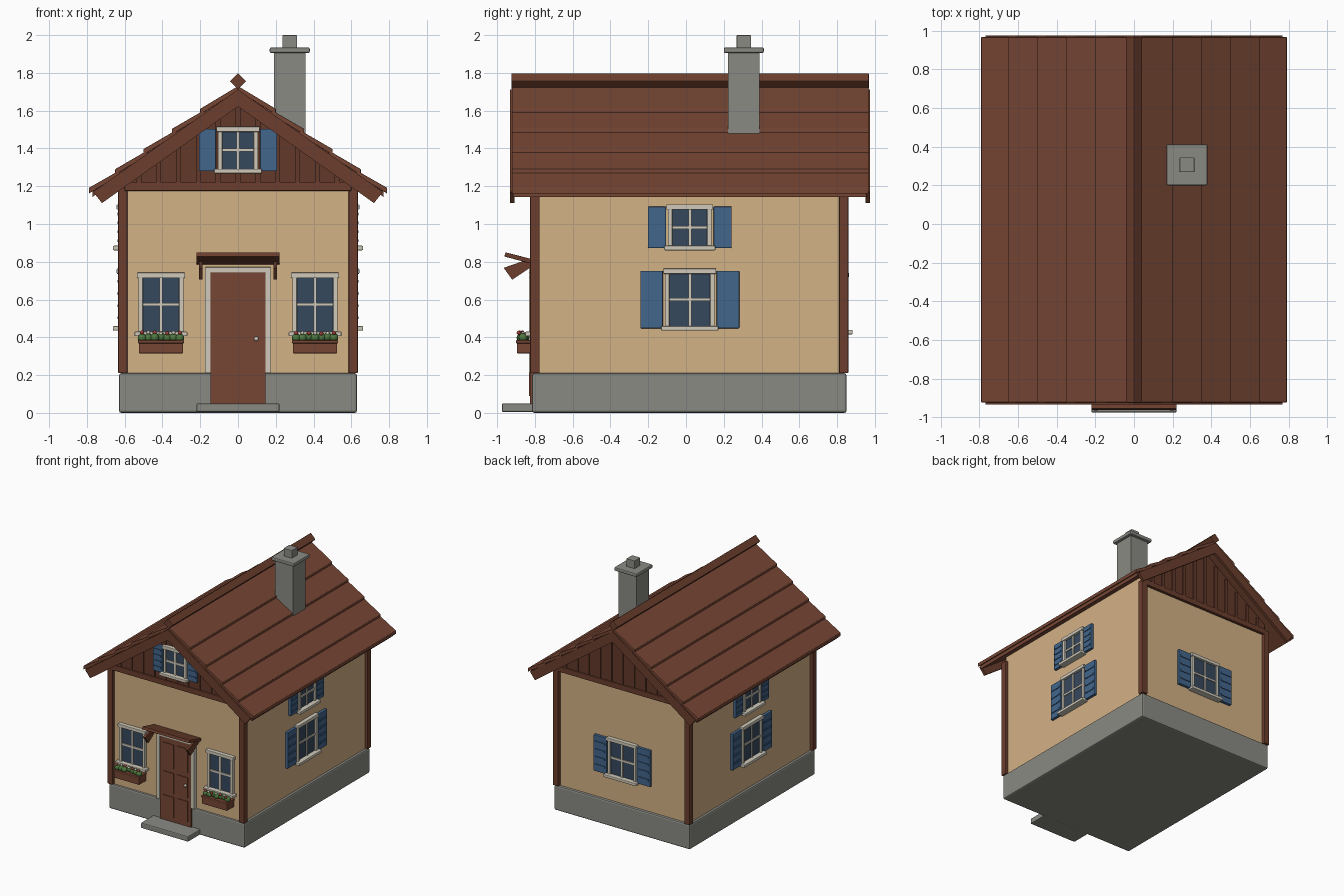
import bpy, bmesh, math, random
from mathutils import Matrix, Vector

if "Cube" in bpy.data.objects:
    bpy.data.objects.remove(bpy.data.objects["Cube"])

random.seed(4)


def material(name, r, g, b):
    m = bpy.data.materials.new(name)
    lin = [((c / 255 + 0.055) / 1.055) ** 2.4 for c in (r, g, b)]
    m.diffuse_color = (*lin, 1)
    m.use_nodes = True
    m.node_tree.nodes["Principled BSDF"].inputs["Base Color"].default_value = m.diffuse_color
    return m


PLASTER = material("plaster", 212, 178, 134)
STONE = material("stone", 138, 138, 132)
ROOF = material("roof brown", 118, 70, 52)
TIMBER = material("timber brown", 108, 62, 45)
BOARD = material("gable brown", 98, 56, 41)
BLUE = material("shutter blue", 66, 102, 140)
GLASS = material("window glass", 54, 72, 93)
CREAM = material("frame cream", 208, 202, 186)
GREEN = material("leaf green", 78, 120, 62)
RED = material("flower red", 165, 62, 58)
ID = Matrix.Identity(4)


def finish(bm, name, mat, bevel=0.0):
    bmesh.ops.recalc_face_normals(bm, faces=bm.faces)
    me = bpy.data.meshes.new(name)
    bm.to_mesh(me)
    bm.free()
    me.materials.append(mat)
    ob = bpy.data.objects.new(name, me)
    bpy.context.collection.objects.link(ob)
    if bevel:
        mod = ob.modifiers.new("soft edge", "BEVEL")
        mod.width = bevel
        mod.segments = 2
    return ob


def boxes(name, mat, spans, M=ID, bevel=0.0):
    """Boxes given as x0, x1, y0, y1, z0, z1."""
    bm = bmesh.new()
    for x0, x1, y0, y1, z0, z1 in spans:
        T = Matrix.Translation(((x0 + x1) / 2, (y0 + y1) / 2, (z0 + z1) / 2))
        S = Matrix.Diagonal((x1 - x0, y1 - y0, z1 - z0, 1))
        bmesh.ops.create_cube(bm, size=1, matrix=M @ T @ S)
    return finish(bm, name, mat, bevel)


def prisms(name, mat, profiles, a, b, axis="y", bevel=0.0):
    """Extrude 2D profiles (horizontal, z) from a to b along an axis."""
    bm = bmesh.new()
    for pts in profiles:
        place = (lambda p, t: (p[0], t, p[1])) if axis == "y" else (lambda p, t: (t, p[0], p[1]))
        f = bm.faces.new([bm.verts.new(place(p, a)) for p in pts])
        r = bmesh.ops.extrude_face_region(bm, geom=[f])
        d = Vector((0, b - a, 0)) if axis == "y" else Vector((b - a, 0, 0))
        bmesh.ops.translate(bm, vec=d, verts=[v for v in r["geom"] if isinstance(v, bmesh.types.BMVert)])
    return finish(bm, name, mat, bevel)


# Wall planes and roof slope
WX, FRONT, BACK, SLOPE = 0.61, -0.80, 0.83, 0.71


def slope_z(c, x):
    return c - SLOPE * abs(x)


# Stone base and plaster body with its gable ends
boxes("foundation", STONE, [(-0.63, 0.63, -0.815, 0.85, 0, 0.21)], bevel=0.012)
boxes("door_step", STONE, [(-0.22, 0.22, -0.975, -0.80, 0.004, 0.05)], bevel=0.008)
prisms("walls", PLASTER, [[(-WX, 0.2), (WX, 0.2), (WX, slope_z(1.70, WX)), (0, 1.70),
                          (-WX, slope_z(1.70, WX))]], FRONT, BACK)

# Corner posts
boxes("corner_post", TIMBER, [(x - 0.025, x + 0.025, y - 0.025, y + 0.025, 0.21, 1.21)
                              for x in (-0.61, 0.61) for y in (-0.80, 0.835)], bevel=0.005)

# Timber gables with battens and a tie beam
for side, y0, y1, out in (("front", -0.815, -0.79, -1), ("back", 0.82, 0.845, 1)):
    prisms(side + "_gable_boards", BOARD, [[(-0.6, 1.18), (0.6, 1.18), (0.6, slope_z(1.69, 0.6)),
                                           (0, 1.69), (-0.6, slope_z(1.69, 0.6))]], y0, y1)
    face = y0 if out < 0 else y1
    tip = face + out * 0.008
    boxes(side + "_gable_batten", BOARD, [(x - 0.013, x + 0.013, min(face, tip), max(face, tip), 1.2,
                                          slope_z(1.68, abs(x) + 0.013))
                                         for x in [0.105 * i for i in range(-5, 6)]])
    tip = face + out * 0.015
    boxes(side + "_tie_beam", TIMBER, [(-0.6, 0.6, min(face, tip), max(face, tip), 1.175, 1.22)], bevel=0.004)

# Roof: base slab, five lapped courses each side, barge boards and ridge
prisms("roof_slab", ROOF, [[(-0.77, slope_z(1.69, 0.77)), (0, 1.69), (0.77, slope_z(1.69, 0.77)),
                           (0.77, slope_z(1.722, 0.77)), (0, 1.722), (-0.77, slope_z(1.722, 0.77))]],
       -0.915, 0.955)
edges = [0.0, 0.2, 0.35, 0.5, 0.65, 0.79]
courses = []
for s in (-1, 1):
    for a, b in zip(edges, edges[1:]):
        top = max(a - 0.02, 0)
        courses.append([(s * top, slope_z(1.705, top)), (s * b, slope_z(1.722, b)),
                        (s * b, slope_z(1.752, b)), (s * top, slope_z(1.73, top))])
prisms("roof_course", ROOF, courses, -0.922, 0.966, bevel=0.003)
barge = [[(0, 1.622), (s * 0.72, slope_z(1.622, 0.72)), (s * 0.767, 1.17), (0, 1.712)] for s in (-1, 1)]
prisms("front_barge_board", TIMBER, barge, -0.932, -0.908)
prisms("back_barge_board", TIMBER, barge, 0.95, 0.974)
prisms("ridge_beam", TIMBER, [[(0, 1.713), (0.043, 1.756), (0, 1.799), (-0.043, 1.756)]], -0.925, 0.968,
       bevel=0.004)

# Chimney
boxes("chimney", STONE, [(0.19, 0.357, 0.222, 0.388, 1.40, 1.91)])
boxes("chimney_cap", STONE, [(0.168, 0.38, 0.2, 0.412, 1.905, 1.935)], bevel=0.008)
boxes("chimney_pot", STONE, [(0.236, 0.312, 0.268, 0.344, 1.93, 2.0)], bevel=0.003)


def window(tag, M, hw, z0, z1, shutter=0.0):
    """Window in a local frame whose outward direction is -y."""
    zm, t = (z0 + z1) / 2, 0.024
    boxes(tag + "_glass", GLASS, [(-hw + 0.01, hw - 0.01, -0.012, 0.01, z0, z1)], M)
    boxes(tag + "_frame", CREAM, [
        (-hw, -hw + t, -0.026, 0.005, z0, z1), (hw - t, hw, -0.026, 0.005, z0, z1),
        (-hw - 0.008, hw + 0.008, -0.032, 0.005, z1 - t, z1 + 0.004)], M, 0.004)
    boxes(tag + "_sill", CREAM, [(-hw - 0.02, hw + 0.02, -0.052, 0.005, z0 - 0.004, z0 + 0.02)], M, 0.005)
    boxes(tag + "_glazing_bar", CREAM, [(-0.008, 0.008, -0.02, 0, z0, z1),
                                        (-hw + t, hw - t, -0.02, 0, zm - 0.008, zm + 0.008)], M)
    if shutter:
        panels, slats = [], []
        for s in (-1, 1):
            a, b = sorted((s * (hw + 0.01), s * (hw + 0.01 + shutter)))
            panels.append((a, b, -0.022, 0.005, z0 + 0.008, z1 - 0.008))
            for i in range(1, 5):
                z = z0 + (z1 - z0) * i / 5
                slats.append((a + 0.012, b - 0.012, -0.028, -0.02, z - 0.007, z + 0.007))
        boxes(tag + "_shutters", BLUE, panels, M, 0.004)
        boxes(tag + "_shutter_slats", BLUE, slats, M)


def wall_frame(x, y, degrees):
    return Matrix.Translation((x, y, 0)) @ Matrix.Rotation(math.radians(degrees), 4, "Z")


# Windows on every wall
for side, x, turn in (("right", WX, 90), ("left", -WX, -90)):
    window(side + "_lower_window", wall_frame(x, 0.02, turn), 0.132, 0.44, 0.76, 0.12)
    window(side + "_upper_window", wall_frame(x, 0.02, turn), 0.116, 0.865, 1.10, 0.096)
window("back_window", wall_frame(0, BACK, 180), 0.132, 0.42, 0.74, 0.12)
window("gable_window", wall_frame(0, -0.815, 0), 0.107, 1.272, 1.512, 0.09)

# Front windows with planted boxes
for side, x in (("left", -0.408), ("right", 0.408)):
    window(side + "_front_window", wall_frame(x, FRONT, 0), 0.12, 0.41, 0.738)
    boxes(side + "_flower_box", ROOF, [(x - 0.117, x + 0.117, -0.895, -0.80, 0.315, 0.375),
                                       (x - 0.122, x + 0.122, -0.90, -0.80, 0.368, 0.385)], bevel=0.004)
    kinds = {"leaves": (GREEN, 0.024), "red_flowers": (RED, 0.011), "cream_flowers": (CREAM, 0.010)}
    for n, (kind, (mat, r)) in enumerate(kinds.items()):
        bm = bmesh.new()
        for i in range(7):
            px = x - 0.1 + 0.2 * i / 6
            if n and i % 2 != n - 1:
                continue
            y = -0.86 + random.uniform(-0.015, 0.01)
            z = 0.395 + random.uniform(0, 0.008) + (0.024 if n else 0)
            bmesh.ops.create_icosphere(bm, subdivisions=2, radius=r,
                                       matrix=Matrix.Translation((px, y - (0.012 if n else 0), z)))
        ob = finish(bm, side + "_" + kind, mat)
        for p in ob.data.polygons:
            p.use_smooth = True

# Door with surround, raised panels and knob
boxes("door", ROOF, [(-0.145, 0.145, -0.827, -0.78, 0.05, 0.742)])
boxes("door_panel", ROOF, [(s * 0.065 - 0.05, s * 0.065 + 0.05, -0.832, -0.82, z, z + h)
                           for s in (-1, 1) for z, h in ((0.09, 0.17), (0.29, 0.17), (0.5, 0.2))])
boxes("door_surround", CREAM, [(-0.175, -0.145, -0.832, -0.79, 0.21, 0.77),
                               (0.145, 0.175, -0.832, -0.79, 0.21, 0.77),
                               (-0.175, 0.175, -0.832, -0.79, 0.742, 0.772)], bevel=0.004)
bm = bmesh.new()
bmesh.ops.create_uvsphere(bm, u_segments=16, v_segments=8, radius=0.012,
                          matrix=Matrix.Translation((0.097, -0.838, 0.392)))
knob = finish(bm, "door_knob", CREAM)
for p in knob.data.polygons:
    p.use_smooth = True

# Porch canopy on two brackets
prisms("canopy", TIMBER, [[(-0.962, 0.828), (-0.80, 0.785), (-0.80, 0.81), (-0.955, 0.85)]], -0.22, 0.22, "x",
       bevel=0.003)
for s in (-1, 1):
    prisms("canopy_bracket", TIMBER, [[(-0.965, 0.768), (-0.92, 0.705), (-0.80, 0.785), (-0.845, 0.81)]],
           s * 0.197 - 0.01, s * 0.197 + 0.01, "x")
